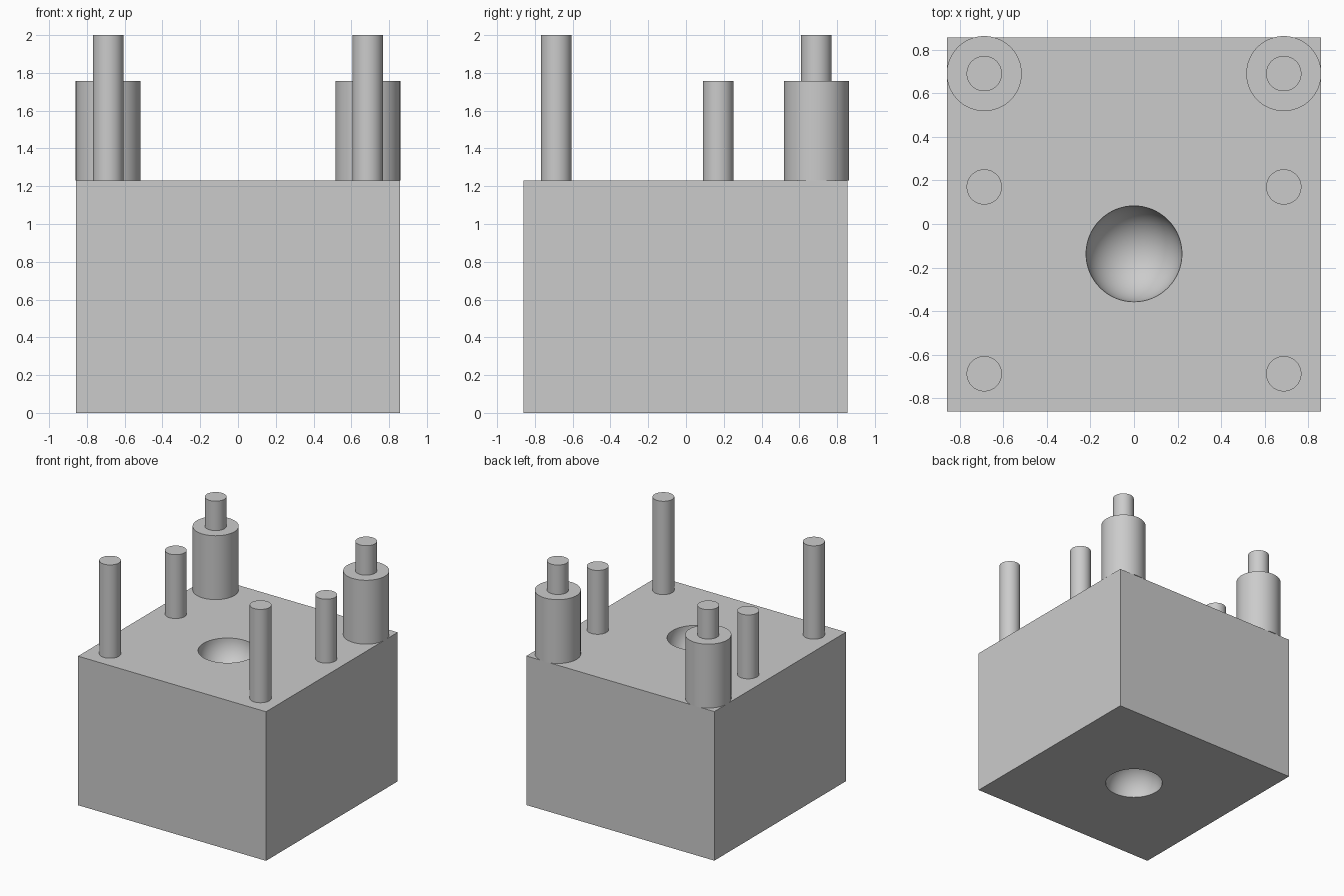
import bpy
import math

old = bpy.data.objects.get("Cube")
if old:
    bpy.data.objects.remove(old, do_unlink=True)

SIDE, TOP = 1.716, 1.23
PIN_R, COLLAR_R = 0.081, 0.172
PIN_X = 0.687

grey = bpy.data.materials.new("plain grey")
grey.use_nodes = True
grey.diffuse_color = (0.6, 0.6, 0.6, 1)
grey.node_tree.nodes["Principled BSDF"].inputs["Base Color"].default_value = (0.6, 0.6, 0.6, 1)


def finish(name):
    ob = bpy.context.object
    ob.name = name
    ob.data.materials.append(grey)
    bpy.ops.object.shade_smooth_by_angle(angle=math.radians(30))
    return ob


def post(name, x, y, radius, z0, z1):
    bpy.ops.mesh.primitive_cylinder_add(vertices=64, radius=radius, depth=z1 - z0,
                                        location=(x, y, (z0 + z1) / 2))
    return finish(name)


# Main block
bpy.ops.mesh.primitive_cube_add(size=1, location=(0, -0.002, TOP / 2))
block = bpy.context.object
block.scale = (SIDE, SIDE, TOP)
bpy.ops.object.transform_apply(location=False, rotation=False, scale=True)
finish("block")

# Round hollows in the top and the underside
for name, y, z in (("top_hollow", -0.137, TOP), ("bottom_hollow", 0, 0)):
    bpy.ops.mesh.primitive_uv_sphere_add(segments=64, ring_count=32, radius=0.22,
                                         location=(0, y, z))
    cutter = finish(name + "_cutter")
    cutter.hide_render = True
    cut = block.modifiers.new(name, "BOOLEAN")
    cut.operation = "DIFFERENCE"
    cut.solver = "EXACT"
    cut.object = cutter
    bpy.context.view_layer.objects.active = block
    bpy.ops.object.modifier_apply(modifier=name)
    bpy.data.objects.remove(cutter, do_unlink=True)

bpy.ops.object.select_all(action="DESELECT")
block.select_set(True)
bpy.context.view_layer.objects.active = block
bpy.ops.object.shade_smooth_by_angle(angle=math.radians(30))

# Posts mirrored on both sides
for side, s in (("left", 1), ("right", -1)):
    x = s * PIN_X
    post(f"front_post_{side}", x, -0.687, PIN_R, TOP, 2)
    post(f"middle_post_{side}", x, 0.17, PIN_R, TOP, 1.757)
    post(f"back_collar_{side}", x, 0.69, COLLAR_R, TOP, 1.757)
    post(f"back_post_{side}", x, 0.69, PIN_R, 1.757, 2)
